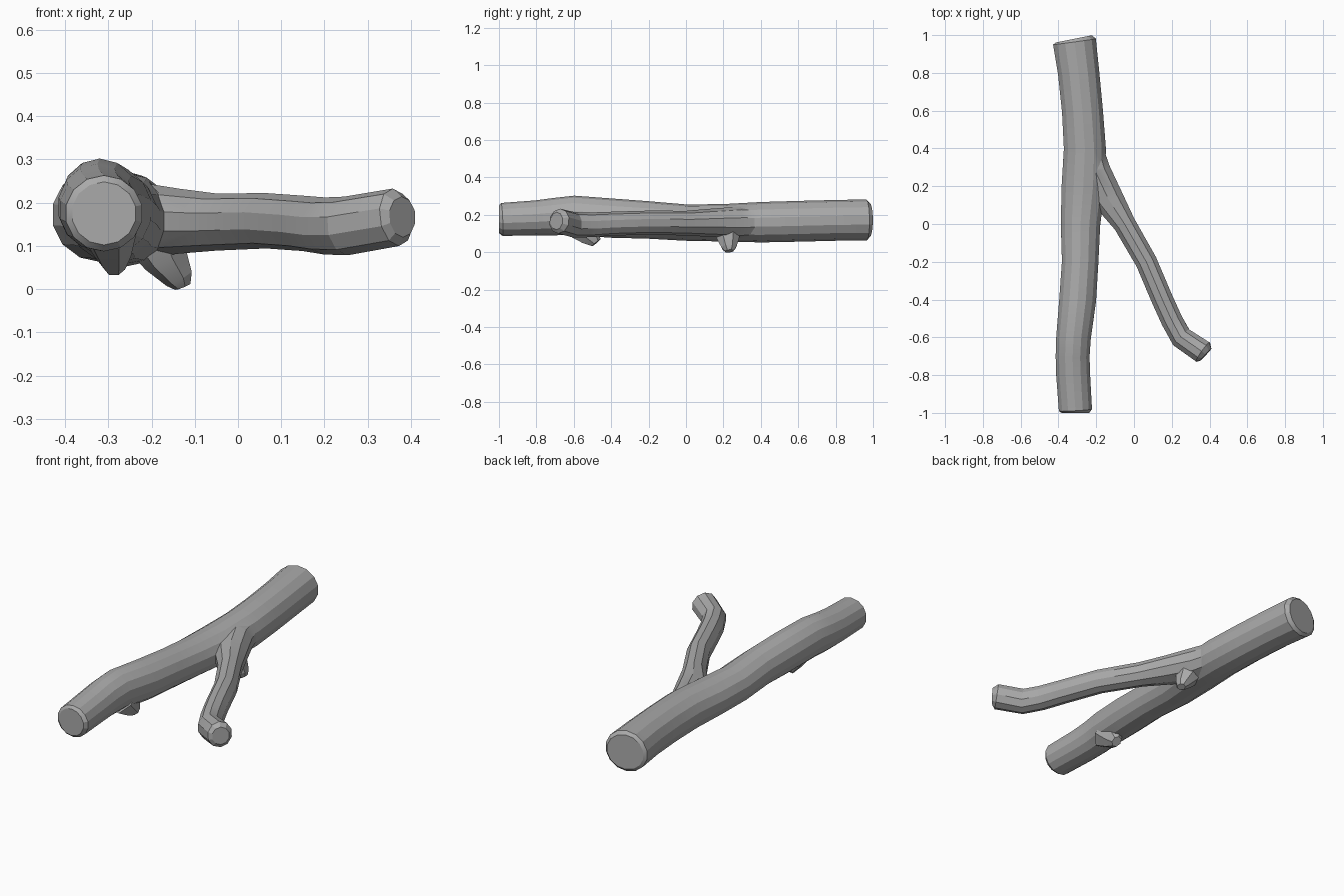
import bpy, bmesh, math
from mathutils import Vector

cube = bpy.data.objects.get("Cube")
if cube:
    bpy.data.objects.remove(cube)

bark = bpy.data.materials.new("grey_bark")
bark.use_nodes = True
bark.diffuse_color = (0.4, 0.4, 0.4, 1)
bark.node_tree.nodes["Principled BSDF"].inputs["Base Color"].default_value = (0.4, 0.4, 0.4, 1)


def limb(name, stations, sides, up):
    """Sweep a ring along stations of (x, y, z, half width, half height)."""
    bm = bmesh.new()
    points = [Vector(s[:3]) for s in stations]
    last = len(points) - 1
    rings = []
    for i, s in enumerate(stations):
        along = (points[min(i + 1, last)] - points[max(i - 1, 0)]).normalized()
        side = along.cross(Vector(up)).normalized()
        rise = side.cross(along)
        ring = []
        for k in range(sides):
            a = math.tau * (k + 0.5) / sides
            ring.append(bm.verts.new(points[i] + side * s[3] * math.cos(a) + rise * s[4] * math.sin(a)))
        rings.append(ring)
    for r0, r1 in zip(rings, rings[1:]):
        for k in range(sides):
            n = (k + 1) % sides
            bm.faces.new((r0[k], r0[n], r1[n], r1[k]))
    bm.faces.new(rings[0])
    bm.faces.new(rings[-1])
    bmesh.ops.recalc_face_normals(bm, faces=bm.faces)
    mesh = bpy.data.meshes.new(name)
    bm.to_mesh(mesh)
    bm.free()
    mesh.materials.append(bark)
    obj = bpy.data.objects.new(name, mesh)
    bpy.context.collection.objects.link(obj)
    return obj


# Main stem, front to back
stem = limb("main_stem", [
    (-.31, -1.0, .175, .075, .073),
    (-.31, -.985, .175, .09, .088),
    (-.322, -.8, .183, .092, .094),
    (-.325, -.7, .19, .092, .1),
    (-.32, -.6, .197, .094, .105),
    (-.298, -.4, .182, .1, .105),
    (-.285, -.2, .172, .099, .1),
    (-.283, 0, .158, .107, .097),
    (-.268, .2, .157, .118, .1),
    (-.26, .4, .16, .114, .108),
    (-.273, .6, .165, .111, .109),
    (-.293, .8, .17, .112, .109),
    (-.315, .965, .172, .117, .11),
    (-.318, .98, .172, .1, .094)], 14, (0, 0, 1))

# Side branch growing out of the stem
branch = limb("side_branch", [
    (-.25, .48, .16, .06, .07),
    (-.205, .28, .158, .085, .085),
    (-.135, .13, .157, .085, .075),
    (-.05, 0, .155, .062, .066),
    (.065, -.2, .158, .06, .064),
    (.15, -.4, .152, .06, .064),
    (.2, -.51, .146, .06, .066),
    (.25, -.6, .146, .062, .068),
    (.365, -.678, .166, .065, .067),
    (.38, -.692, .167, .045, .047)], 10, (0, 0, 1))

# Broken twig knobs on the underside
root_knob = limb("root_knob", [
    (-.2, .22, .15, .085, .09),
    (-.165, .225, .07, .055, .062),
    (-.135, .23, .025, .035, .042),
    (-.127, .232, .006, .02, .025)], 7, (0, 1, 0))
front_knob = limb("front_knob", [
    (-.3, -.56, .15, .07, .1),
    (-.29, -.51, .085, .045, .06),
    (-.285, -.48, .05, .025, .03)], 7, (0, 1, 0))

# Join everything into one continuous surface
for part in (branch, root_knob, front_knob):
    join = stem.modifiers.new("join_" + part.name, "BOOLEAN")
    join.operation = "UNION"
    join.solver = "EXACT"
    join.object = part
bpy.context.view_layer.objects.active = stem
for mod in list(stem.modifiers):
    bpy.ops.object.modifier_apply(modifier=mod.name)
for part in (branch, root_knob, front_knob):
    bpy.data.objects.remove(part)
stem.name = "forked_branch"

# Soft shading on shallow bends, crisp on cut ends
bpy.ops.object.select_all(action="DESELECT")
stem.select_set(True)
bpy.ops.object.shade_smooth_by_angle(angle=math.radians(20))
